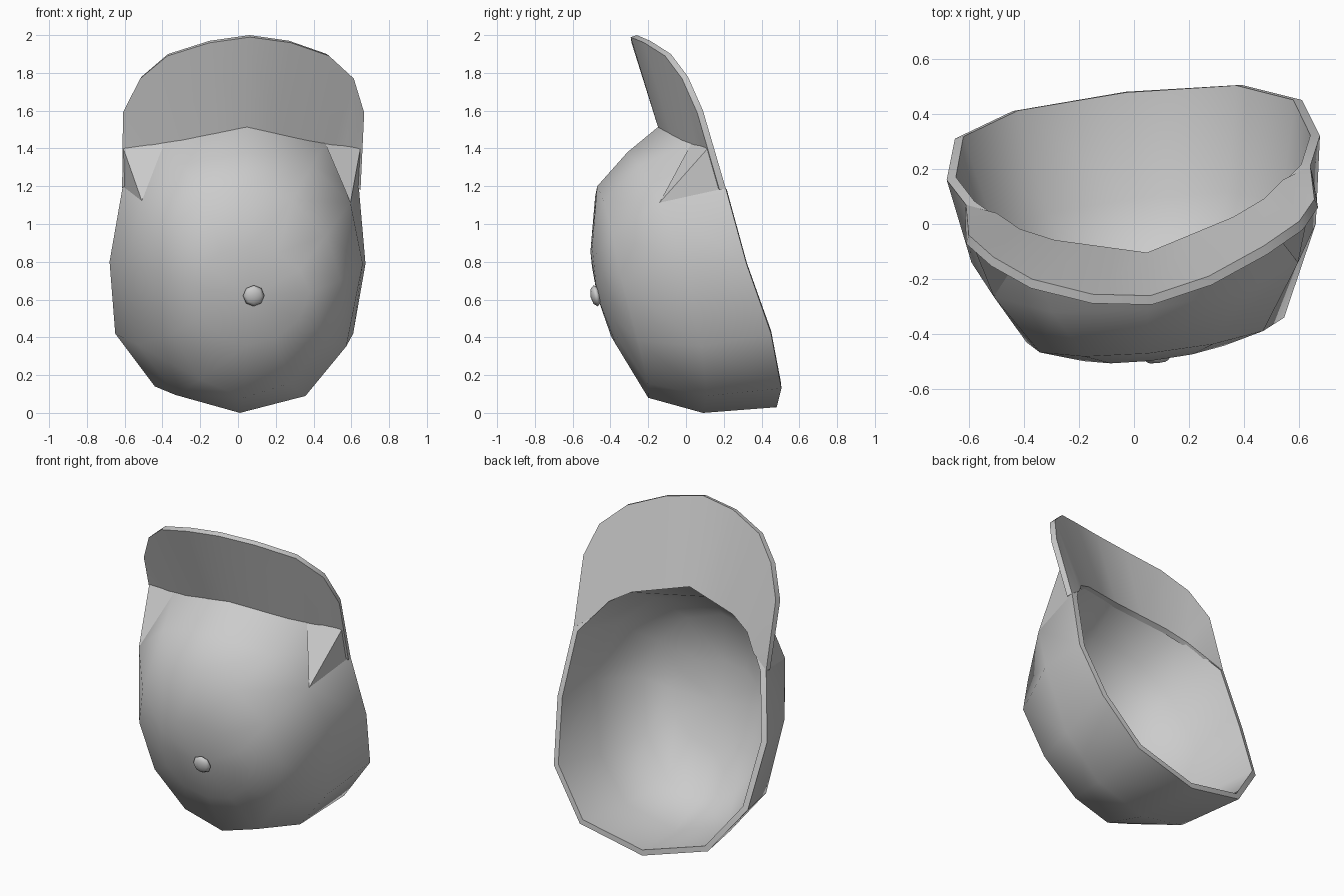
import bpy, bmesh, math
from mathutils import Vector as V

if "Cube" in bpy.data.objects:
    bpy.data.objects.remove(bpy.data.objects["Cube"])


def finish(name, bm, outward, thick, offset):
    """Weld, orient the faces, make the object, thicken and smooth it."""
    bmesh.ops.remove_doubles(bm, verts=bm.verts, dist=0.0005)
    bmesh.ops.recalc_face_normals(bm, faces=bm.faces)
    if sum(f.normal.dot(outward(f.calc_center_median())) for f in bm.faces) < 0:
        bmesh.ops.reverse_faces(bm, faces=bm.faces)
    me = bpy.data.meshes.new(name)
    bm.to_mesh(me)
    bm.free()
    ob = bpy.data.objects.new(name, me)
    bpy.context.collection.objects.link(ob)
    bpy.ops.object.select_all(action='DESELECT')
    ob.select_set(True)
    bpy.context.view_layer.objects.active = ob
    if thick:
        m = ob.modifiers.new("thickness", 'SOLIDIFY')
        m.thickness, m.offset = thick, offset
        bpy.ops.object.modifier_apply(modifier=m.name)
    bpy.ops.object.shade_smooth_by_angle(angle=math.radians(60))
    return ob


def skin(bm, rings, closed):
    vs = [[bm.verts.new(p) for p in r] for r in rings]
    for a, b in zip(vs, vs[1:]):
        n = len(a)
        for i in range(n if closed else n - 1):
            j = (i + 1) % n
            bm.faces.new((a[i], a[j], b[j], b[i]))
    return vs


def ring(left, right, top, bottom, e=1.0):
    """Twelve points round a skewed oval, starting at the left, going under."""
    l, r, t, b = V(left), V(right), V(top), V(bottom)
    c = (l + r) / 2
    out = []
    for i in range(12):
        a = math.pi + i * math.pi / 6
        co, s = (math.copysign(abs(v) ** e, v) for v in (math.cos(a), math.sin(a)))
        out.append(c + (r - l) / 2 * co + ((t - c) * s if s > 0 else (c - b) * s))
    return out


# crown: twisted rim, three oval rings and a pole under the button
rim = [V(p) for p in (
    (-.68, .16, .80), (-.65, .31, .42), (-.44, .41, .14), (-.03, .48, .03),
    (.39, .505, .13), (.61, .45, .42), (.675, .32, .79), (.64, .21, 1.19),
    (.46, .03, 1.43), (.05, -.14, 1.52), (-.39, -.08, 1.43), (-.61, .07, 1.20))]
rings = [rim,
         ring((-.59, -.14, .80), (.66, 0, .79), (.05, -.31, 1.38), (.01, .09, 0), .86),
         ring((-.39, -.43, .74), (.545, -.34, .70), (.05, -.47, 1.2), (.03, -.2, .08)),
         ring((-.21, -.475, .66), (.38, -.41, .64), (.06, -.497, .88), (.05, -.37, .36))]
bm = bmesh.new()
vs = skin(bm, rings, True)
pole = bm.verts.new((.08, -.47, .62))
for i in range(12):
    bm.faces.new((vs[-1][i], vs[-1][(i + 1) % 12], pole))
finish("crown", bm, lambda c: c - V((0, .2, .75)), .035, -1)

# brim: curved sheet from the upper rim to its rounded outer edge
edge = [V(p) for p in (
    (.64, .21, 1.19), (.655, .09, 1.6), (.60, .01, 1.78), (.47, -.08, 1.9),
    (.27, -.19, 1.97), (.06, -.26, 2.0), (-.15, -.255, 1.97), (-.37, -.20, 1.9),
    (-.51, -.12, 1.78), (-.60, -.04, 1.6), (-.61, .07, 1.20))]
mid = V((0, .22, .8))
base = []
for i in range(11):
    k = min(int(i * .4), 3)
    p = rim[7 + k].lerp(rim[8 + k], i * .4 - k)
    if 0 < i < 10:
        p = p + (mid - p) * .045 + V((0, .02, 0))
    base.append(p)
bm = bmesh.new()
skin(bm, [base, edge], False)
finish("brim", bm, lambda c: V((0, -1, 0)), .035, 1)

# gussets: blend the crown sides into the brim
for side, corner, low, high in (("right", (.648, .115, 1.4), 7, 8), ("left", (-.607, -.02, 1.4), 11, 10)):
    bm = bmesh.new()
    c, r, a, h = [bm.verts.new(p) for p in (corner, rim[low], rings[1][low], rim[high])]
    bm.faces.new((c, r, a))
    bm.faces.new((c, a, h))
    finish("brim_gusset_" + side, bm, lambda c: V((0, -1, 0)), 0, 0)

# button: small eight-sided bead at the pole
bm = bmesh.new()
bmesh.ops.create_uvsphere(bm, u_segments=8, v_segments=4, radius=1)
button = finish("button", bm, lambda c: c, 0, 0)
button.scale = (.057, .057, .028)
button.location = (.083, -.478, .62)
button.rotation_euler = V((.1, -1, -.2)).to_track_quat('Z', 'Y').to_euler()
